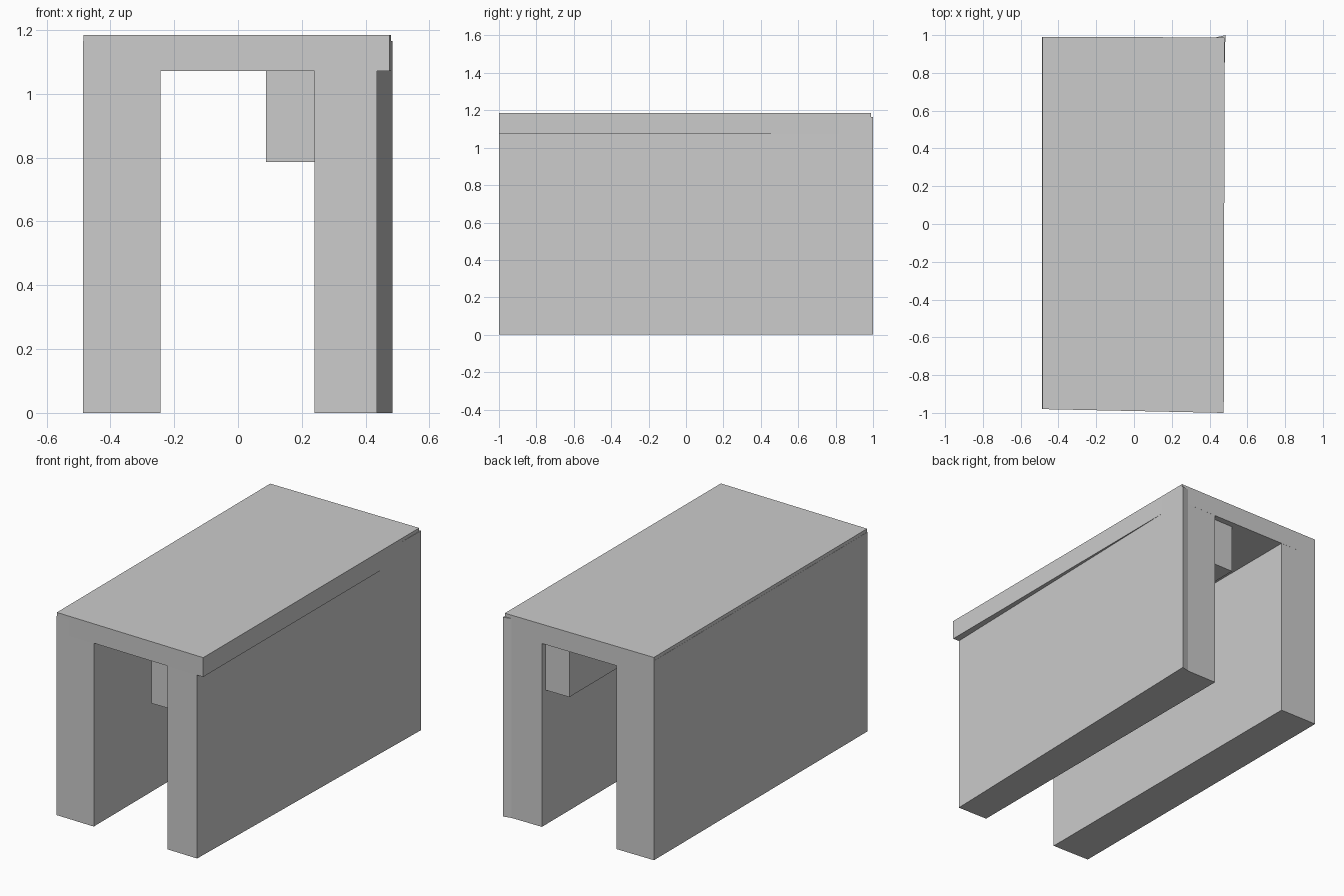
import bpy, bmesh

if "Cube" in bpy.data.objects:
    bpy.data.objects.remove(bpy.data.objects["Cube"])


def prism(name, outline, z0, z1):
    """Extrude a counter-clockwise plan outline between two heights."""
    bm = bmesh.new()
    face = bm.faces.new([bm.verts.new((x, y, z0)) for x, y in outline])
    ext = bmesh.ops.extrude_face_region(bm, geom=[face], use_keep_orig=True)
    for v in ext["geom"]:
        if isinstance(v, bmesh.types.BMVert):
            v.co.z = z1
    bmesh.ops.recalc_face_normals(bm, faces=bm.faces[:])
    mesh = bpy.data.meshes.new(name)
    bm.to_mesh(mesh)
    bm.free()
    obj = bpy.data.objects.new(name, mesh)
    bpy.context.collection.objects.link(obj)
    return obj


SLAB_BOTTOM, SLAB_TOP, WALL_TOP = 1.072, 1.185, 1.165

# Slightly skewed roof slab
prism("roof_slab",
      [(-0.485, -0.98), (0.475, -1.0), (0.48, 0.988), (-0.485, 0.99)],
      SLAB_BOTTOM, SLAB_TOP)

# Left wall, flush with the slab edge
prism("left_wall",
      [(-0.486, -0.98), (-0.243, -0.985), (-0.243, 0.989), (-0.486, 0.99)],
      0, WALL_TOP)

# Right wall, flaring outward towards the back corner
prism("right_wall",
      [(0.24, -0.995), (0.435, -0.999), (0.484, 1.0), (0.435, 0.988), (0.24, 0.988)],
      0, WALL_TOP)

# Long beam under the roof along the right wall
prism("under_roof_beam",
      [(0.087, -0.925), (0.24, -0.925), (0.24, 0.953), (0.087, 0.953)],
      0.786, SLAB_BOTTOM)
